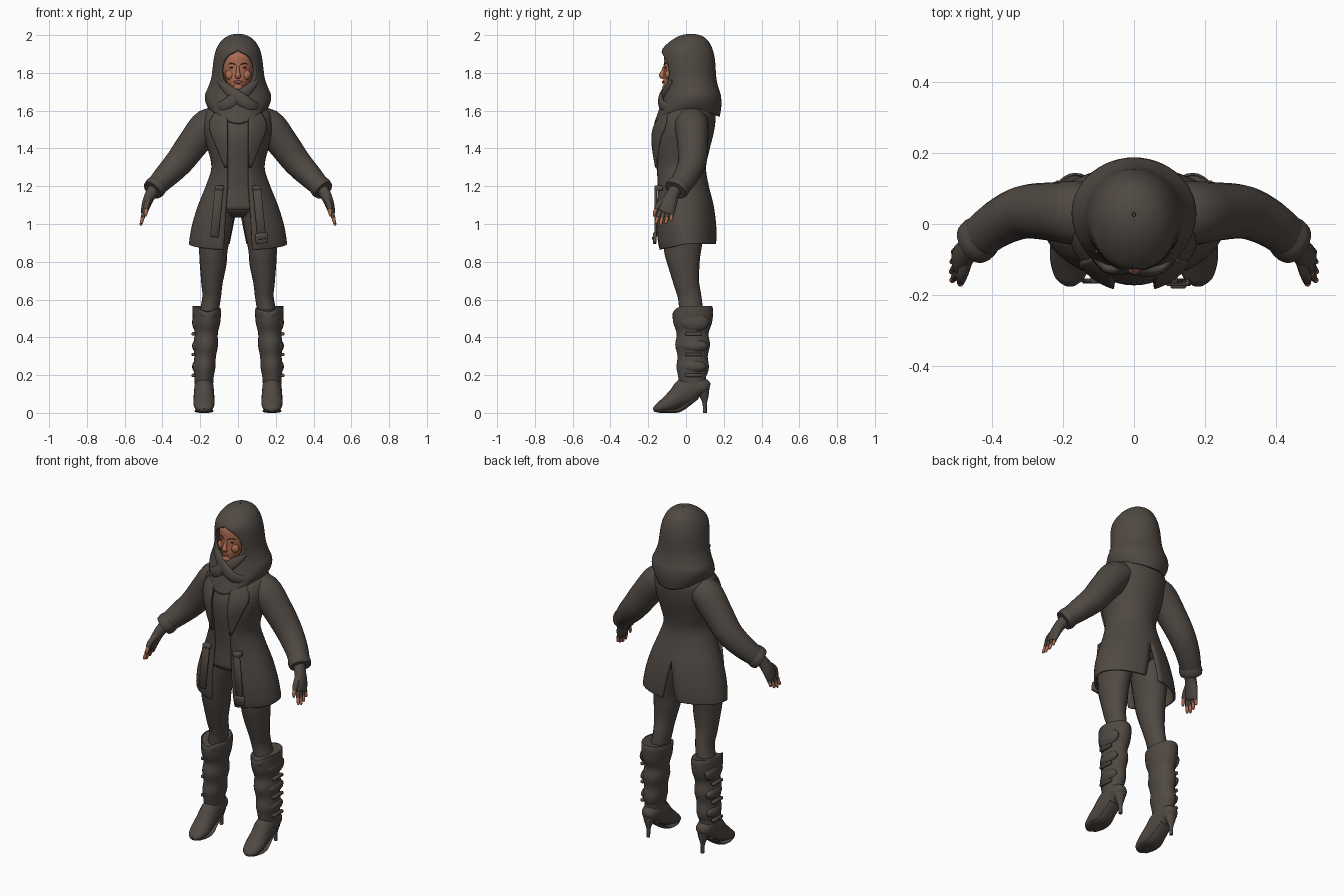
import bpy, bmesh, math
from mathutils import Vector, Matrix

if "Cube" in bpy.data.objects:
    bpy.data.objects.remove(bpy.data.objects["Cube"])

X, Y = Vector((1, 0, 0)), Vector((0, 1, 0))
parts = []


def material(name, color):
    mat = bpy.data.materials.new(name)
    mat.use_nodes = True
    mat.diffuse_color = (*color, 1)
    mat.node_tree.nodes["Principled BSDF"].inputs["Base Color"].default_value = (*color, 1)
    return mat


cloth = material("dark brown cloth", (.08, .066, .056))
skin = material("warm skin", (.42, .15, .085))
lip = material("lip brown", (.3, .075, .05))
eye = material("eye brown", (.09, .035, .025))


def finish(name, bm, mat, mirror=True, thick=0):
    bmesh.ops.recalc_face_normals(bm, faces=bm.faces)
    mesh = bpy.data.meshes.new(name)
    bm.to_mesh(mesh)
    bm.free()
    mesh.materials.append(mat)
    ob = bpy.data.objects.new(name, mesh)
    bpy.context.collection.objects.link(ob)
    if mirror:
        ob.modifiers.new("Mirror", 'MIRROR').merge_threshold = .0005
    if thick:
        solid = ob.modifiers.new("Thickness", 'SOLIDIFY')
        solid.thickness, solid.offset = thick, 0
    parts.append(ob)
    return ob


def smooth(rows, k):
    """Catmull-Rom interpolation of rows of numbers."""
    out = []
    for i in range(len(rows) - 1):
        a, b, c, d = (rows[min(max(i + j, 0), len(rows) - 1)] for j in (-1, 0, 1, 2))
        for s in range(k):
            t = s / k
            out.append([q + t / 2 * (r - p + t * (2*p - 5*q + 4*r - s4 + t * (3*(q - r) + s4 - p)))
                        for p, q, r, s4 in zip(a, b, c, d)])
    return out + [list(rows[-1])]


def skin_grid(bm, rings, closed):
    vs = [[bm.verts.new(p) for p in ring] for ring in rings]
    n = len(vs[0])
    for lo, hi in zip(vs, vs[1:]):
        for j in range(n if closed else n - 1):
            bm.faces.new((lo[j], lo[(j + 1) % n], hi[(j + 1) % n], hi[j]))
    if closed:
        bm.faces.new(vs[0])
        bm.faces.new(vs[-1])


def tube(name, rows, mat=cloth, ref=X, mirror=True, k=4, n=20, warp=None):
    """Loft of rows (x, y, z, radius along ref, other radius)."""
    rows = smooth(rows, k)
    rings = []
    for i, (x, y, z, ru, rv) in enumerate(rows):
        a, b = rows[max(i - 1, 0)], rows[min(i + 1, len(rows) - 1)]
        t = (Vector(b[:3]) - Vector(a[:3])).normalized()
        u = (ref - ref.dot(t) * t).normalized()
        v = t.cross(u)
        ring = [Vector((x, y, z)) + u * ru * math.cos(w) + v * rv * math.sin(w)
                for w in (math.tau * j / n for j in range(n))]
        rings.append([warp(p) for p in ring] if warp else ring)
    bm = bmesh.new()
    skin_grid(bm, rings, True)
    return finish(name, bm, mat, mirror)


def shell(name, rows, mat=cloth, start=lambda z: 0, stop=lambda z: 0, edge=None,
          pad=0, span=(0, 9), thick=.012, warp=None, m=22):
    """Half body shell of rows (z, half width, front y, back y), mirrored.
    start and stop give the open half width at front and back; edge ends it on the front side."""
    rings = []
    for z, rx, yf, yb in smooth(rows, 4):
        if not span[0] <= z <= span[1]:
            continue
        rx, cy, ry = rx + pad, (yf + yb) / 2, (yb - yf) / 2 + pad
        ang = lambda w: math.asin(min(1, w / rx))
        a = ang(start(z))
        b = ang(edge(z)) if edge else math.pi - ang(stop(z))
        ring = []
        for j in range(m + 1):
            w = a + (b - a) * j / m
            p = Vector((rx * math.sin(w), cy - ry * math.cos(w), z))
            if w < 1e-6 or w > math.pi - 1e-6:
                p.x = 0
            ring.append(warp(p, math.cos(w)) if warp else p)
        rings.append(ring)
    bm = bmesh.new()
    skin_grid(bm, rings, False)
    return finish(name, bm, mat, True, thick)


def ball(name, at, size, mat=cloth, mirror=True):
    bm = bmesh.new()
    bmesh.ops.create_uvsphere(bm, u_segments=16, v_segments=10, radius=1,
                              matrix=Matrix.LocRotScale(at, None, size))
    return finish(name, bm, mat, mirror)


def plate(name, at, size, lean=0, mirror=True):
    bm = bmesh.new()
    bmesh.ops.create_cube(bm, size=1, matrix=Matrix.Translation(at)
                          @ Matrix.Rotation(lean, 4, 'Y') @ Matrix.Diagonal((*size, 1)))
    bmesh.ops.bevel(bm, geom=bm.edges[:], offset=.004, segments=1, affect='EDGES')
    return finish(name, bm, cloth, mirror)


# Coat with open front and split tail
coat = [(1.63, .10, -.06, .12), (1.60, .16, -.11, .145), (1.55, .18, -.15, .15),
        (1.48, .175, -.176, .14), (1.40, .155, -.176, .12), (1.30, .135, -.162, .10),
        (1.20, .165, -.152, .115), (1.10, .205, -.155, .14), (1.0, .236, -.157, .154),
        (.93, .25, -.15, .157), (.895, .254, -.14, .155)]


def hem(p, c):
    if p.z < 1:
        p.z -= .03 * max(c, 0) * (1 - p.z) / .1
    return p


shell("coat", coat, start=lambda z: .055 + .02 * max(0, 1.2 - z) / .3,
      stop=lambda z: max(0, 1.12 - z) * .2, warp=hem)
shell("shirt", coat, pad=-.012, span=(1.07, 1.61))
shell("lapels", coat, pad=.009, span=(1.29, 1.59), thick=.01, m=8, start=lambda z: .056,
      edge=lambda z: .06 + .09 * min(1, (z - 1.28) / .22) - max(0, z - 1.54) * .6)

# Belt ends hanging at the front
plate("belt_ends", (.112, -.16, 1.065), (.045, .014, .27), -.1)
plate("belt_loops", (.098, -.145, 1.19), (.05, .045, .025))
plate("belt_buckle", (.125, -.165, .925), (.065, .02, .055), -.1, mirror=False)
plate("buckle_bar", (.125, -.175, .925), (.045, .012, .012), -.1, mirror=False)

# Sleeves and cuffs
tube("sleeves", [(.08, .03, 1.54, .08, .06), (.155, .03, 1.525, .09, .088),
                 (.235, .035, 1.43, .082, .083), (.31, .033, 1.33, .075, .075),
                 (.385, .0, 1.25, .066, .064), (.45, -.052, 1.183, .058, .05)], ref=Y)
tube("cuffs", [(.425, -.032, 1.208, .062, .056), (.44, -.045, 1.192, .066, .06),
               (.454, -.056, 1.178, .062, .055)], ref=Y)

# Gloved hands with bare fingertips
tube("gloves", [(.44, -.05, 1.19, .034, .034), (.463, -.072, 1.155, .034, .03),
                (.483, -.09, 1.11, .042, .025), (.496, -.104, 1.065, .042, .018),
                (.499, -.107, 1.055, .03, .01)], ref=Y)
for i, (name, reach) in enumerate(zip(("index", "middle", "ring", "little"), (.07, .078, .07, .054))):
    off = -.032 + .021 * i
    base = Vector((.495, -.106 + off, 1.07))
    way = Vector((.26, -.2 + off * 4, -1))
    mid, tip = base + way * reach * .5, base + way * reach
    tube(name + "_glove", [(*base, .012, .012), (*mid, .0115, .0115)], ref=Y, k=2, n=10)
    tube(name + "_finger", [(*(base + way * .02), .009, .009), (*mid, .0095, .0095),
                            (*(mid.lerp(tip, .8)), .008, .008), (*tip, .003, .003)],
         skin, Y, k=2, n=10)
tube("thumb_glove", [(.47, -.105, 1.135, .016, .016), (.482, -.142, 1.105, .016, .015),
                     (.487, -.158, 1.078, .013, .013)], ref=X, k=3, n=10)
tube("thumb", [(.486, -.155, 1.085, .01, .01), (.488, -.166, 1.06, .01, .01),
               (.489, -.17, 1.04, .004, .004)], skin, X, k=3, n=10)

# Hips and legs
tube("hips", [(0, -.01, 1.15, .13, .11), (0, -.01, 1.08, .16, .115),
              (0, -.01, 1.05, .11, .08), (0, -.01, 1.035, .04, .04)], mirror=False)
tube("legs", [(.095, -.01, 1.12, .08, .11), (.118, -.012, 1.0, .09, .112),
              (.13, -.018, .87, .076, .1), (.132, -.012, .79, .071, .085),
              (.138, .002, .69, .057, .068), (.14, .02, .61, .049, .062),
              (.16, .03, .5, .05, .065)])


# Heeled boots with gathered shafts
def notch(p):
    if p.z > .53:
        front = max(0, (.035 - p.y) / .11)
        p.z += .01 * (p.x - .165) / .075 - .035 * front ** 6
    return p


tube("boot_shafts", [(.165, .036, .558, .07, .1), (.165, .036, .548, .076, .108),
                     (.166, .035, .48, .072, .103), (.168, .035, .42, .061, .084),
                     (.171, .035, .36, .065, .092), (.174, .035, .30, .057, .08),
                     (.178, .035, .24, .058, .086), (.18, .033, .19, .051, .074),
                     (.18, .04, .13, .048, .07)], n=28, warp=notch)
for i, (z, depth, high) in enumerate(((.48, .078, .05), (.355, .07, .034), (.245, .064, .034))):
    ball("boot_gather_%d" % (i + 1), (.215, .045, z), (.028, depth, high))
    plate("boot_strap_%d" % (i + 1), (.235, .04, z - high - .012), (.02, .09, .018))
tube("boot_feet", [(.18, .125, .135, .02, .02), (.18, .1, .14, .043, .042),
                   (.18, .05, .138, .05, .062), (.18, 0, .115, .053, .072),
                   (.18, -.05, .078, .055, .055), (.18, -.1, .046, .056, .042),
                   (.18, -.15, .024, .042, .024), (.18, -.173, .016, .015, .009)])
tube("boot_soles", [(.18, .06, .085, .04, .012), (.18, .01, .045, .04, .012),
                    (.18, -.04, .013, .047, .011), (.18, -.1, .01, .052, .01),
                    (.18, -.15, .011, .038, .01)])
tube("boot_heels", [(.18, .09, .13, .038, .035), (.18, .096, .09, .026, .024),
                    (.18, .099, .05, .012, .012), (.18, .1, 0, .01, .01)], n=12)

# Head and face
shell("head", [(1.69, .02, -.08, -.02), (1.71, .035, -.112, .02), (1.75, .06, -.12, .06),
               (1.80, .077, -.116, .07), (1.85, .086, -.116, .07), (1.90, .082, -.11, .07),
               (1.945, .04, -.06, .04)], skin, thick=0)
tube("nose", [(0, -.112, 1.835, .008, .008), (0, -.122, 1.805, .01, .012),
              (0, -.128, 1.785, .016, .015), (0, -.118, 1.772, .012, .006)],
     skin, mirror=False, n=12)
ball("chin", (0, -.108, 1.724), (.026, .018, .018), skin, False)
ball("cheeks", (.042, -.092, 1.79), (.026, .018, .026), skin)
ball("lips", (0, -.12, 1.752), (.023, .008, .008), lip, False)
ball("eyes", (.032, -.106, 1.828), (.014, .006, .005), eye)
tube("eyebrows", [(.014, -.116, 1.844, .003, .003), (.034, -.11, 1.851, .003, .003),
                  (.054, -.094, 1.845, .002, .002)], eye, Y, k=3, n=8)


# Hood with face opening and draped collar
def drape(p, c):
    low = max(0, 1.69 - p.z) / .09
    p.z -= low * (.07 * max(0, c) ** 3 + .03 * max(0, -c) ** 3)
    return p


def opening(z):
    return .084 * math.sqrt(max(0, 1 - ((z - 1.81) / .1) ** 2))


hood = [(2.0, .004, .02, .03), (1.992, .045, -.025, .075), (1.965, .083, -.075, .112),
        (1.92, .11, -.12, .135), (1.87, .122, -.125, .146), (1.82, .128, -.12, .15),
        (1.77, .135, -.112, .154), (1.72, .152, -.108, .165), (1.68, .168, -.115, .178),
        (1.64, .163, -.138, .18), (1.6, .142, -.162, .172)]
shell("hood", hood, start=opening, warp=drape, thick=.014, m=26)
for side, name in ((1, "upper_scarf_fold"), (-1, "lower_scarf_fold")):
    tube(name, [(-.1 * side, -.07, 1.76, .012, .012),
                (-.055 * side, -.104, 1.715, .014, .026),
                (.01 * side, -.126 - .004 * side, 1.665, .016, .034),
                (.075 * side, -.122, 1.625, .016, .03),
                (.13 * side, -.06, 1.625, .012, .014)], ref=Y, mirror=False)

bpy.ops.object.select_all(action='DESELECT')
for ob in parts:
    ob.select_set(True)
bpy.context.view_layer.objects.active = parts[0]
bpy.ops.object.shade_smooth_by_angle(angle=math.radians(50))
